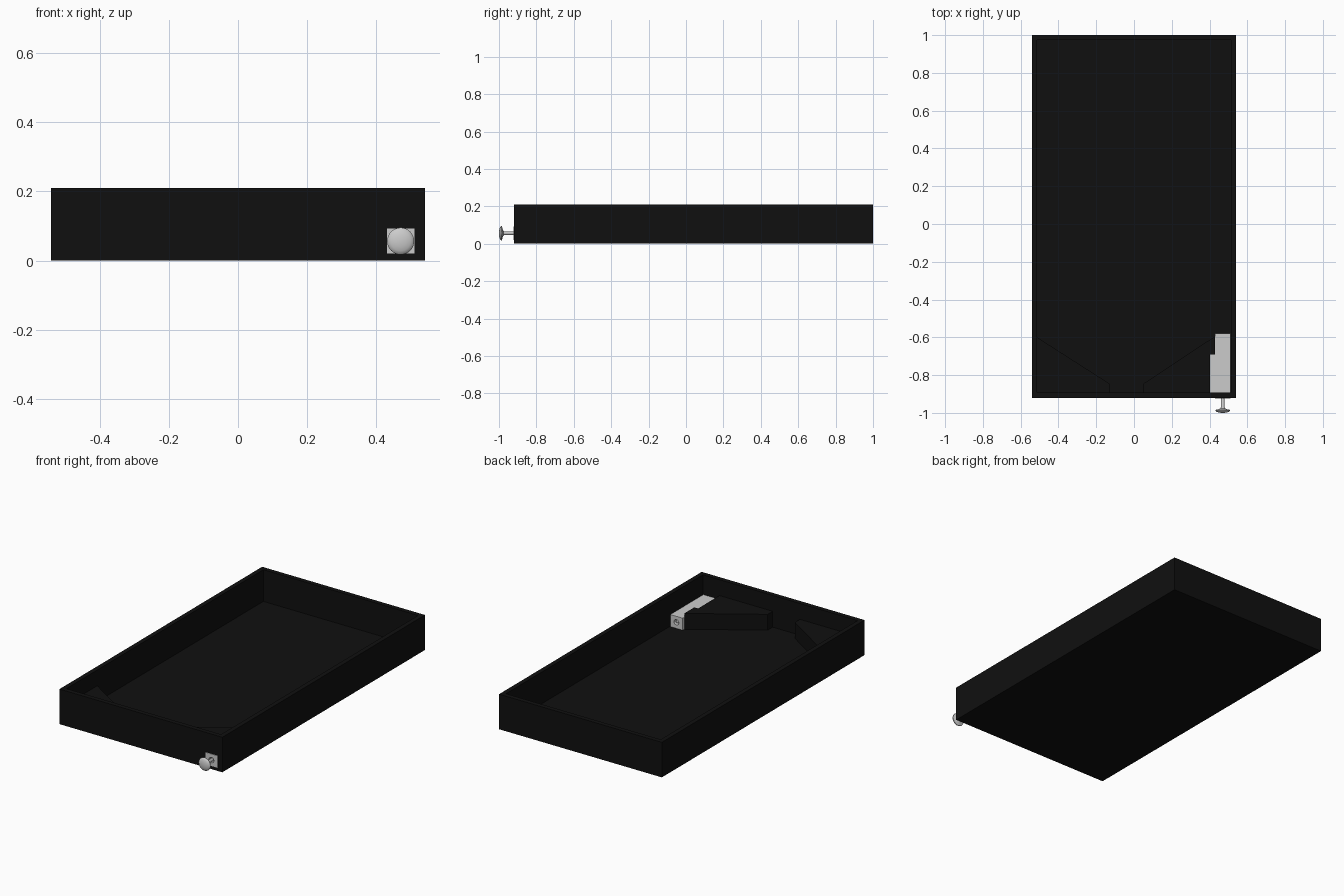
import bpy, bmesh, math
from mathutils import Matrix

if "Cube" in bpy.data.objects:
    bpy.data.objects.remove(bpy.data.objects["Cube"])


def material(name, rgb):
    m = bpy.data.materials.new(name)
    m.diffuse_color = (*rgb, 1)
    m.use_nodes = True
    m.node_tree.nodes["Principled BSDF"].inputs["Base Color"].default_value = m.diffuse_color
    return m


black = material("black", (0.005, 0.005, 0.005))


def prism(name, pts, z0, z1, mat=None):
    """Extrude a flat outline from z0 up to z1."""
    bm = bmesh.new()
    f = bm.faces.new([bm.verts.new((x, y, z0)) for x, y in pts])
    r = bmesh.ops.extrude_face_region(bm, geom=[f])
    for v in r["geom"]:
        if isinstance(v, bmesh.types.BMVert):
            v.co.z = z1
    bmesh.ops.recalc_face_normals(bm, faces=bm.faces)
    me = bpy.data.meshes.new(name)
    bm.to_mesh(me)
    bm.free()
    ob = bpy.data.objects.new(name, me)
    bpy.context.collection.objects.link(ob)
    if mat:
        me.materials.append(mat)
    return ob


def rect(x0, x1, y0, y1):
    return [(x0, y0), (x1, y0), (x1, y1), (x0, y1)]


def lathe_y(name, profile, x, z, n=32):
    """Revolve (y, radius) points around an axis parallel to y."""
    bm = bmesh.new()
    rings = [[bm.verts.new((x + r * math.cos(2 * math.pi * i / n), y,
                            z + r * math.sin(2 * math.pi * i / n)))
              for i in range(n)] for y, r in profile]
    for a, b in zip(rings, rings[1:]):
        for i in range(n):
            j = (i + 1) % n
            bm.faces.new((a[i], a[j], b[j], b[i]))
    bm.faces.new(rings[0])
    bm.faces.new(rings[-1])
    bmesh.ops.recalc_face_normals(bm, faces=bm.faces)
    me = bpy.data.meshes.new(name)
    bm.to_mesh(me)
    bm.free()
    ob = bpy.data.objects.new(name, me)
    bpy.context.collection.objects.link(ob)
    bpy.ops.object.select_all(action='DESELECT')
    ob.select_set(True)
    bpy.context.view_layer.objects.active = ob
    bpy.ops.object.shade_smooth_by_angle(angle=math.radians(35))
    return ob


def cut(target, cutter):
    cutter.hide_render = True
    cutter.hide_viewport = True
    m = target.modifiers.new("cut", 'BOOLEAN')
    m.operation = 'DIFFERENCE'
    m.solver = 'EXACT'
    m.object = cutter


W, Y0, Y1, H, T, F = 0.54, -0.92, 1.0, 0.21, 0.027, 0.02
PX, PZ = 0.47, 0.056   # plunger axis

# open tray: solid block with the inside and the plunger opening cut out
tray = prism("tray", rect(-W, W, Y0, Y1), 0, H, black)
inside = prism("tray_inside_cutter", rect(-W + T, W - T, Y0 + T, Y1 - T), F, H + 0.1, black)
cut(tray, inside)
opening = prism("opening_cutter", rect(PX - 0.04, PX + 0.04, Y0 - 0.05, Y0 + T + 0.01), F, 0.092, black)
cut(tray, opening)

# corner guides that slope towards the drain
prism("left_guide", [(-W + T, -0.6), (-W + T, Y0 + T), (-0.13, Y0 + T), (-0.13, -0.845)],
      F, 0.115, black)
prism("right_guide", [(0.428, -0.595), (0.05, -0.845), (0.05, Y0 + T), (0.403, Y0 + T),
                      (0.403, -0.69), (0.428, -0.69)], F, 0.115, black)

# plunger housing with a bore, stepped on its inner side
housing = prism("plunger_housing",
                [(PX - 0.04, Y0 - 0.003), (PX + 0.04, Y0 - 0.003), (PX + 0.04, -0.58),
                 (PX - 0.042, -0.58), (PX - 0.042, -0.69), (0.403, -0.69),
                 (0.403, Y0 + T), (PX - 0.04, Y0 + T)], F, 0.092)
bore = lathe_y("bore_cutter", [(-1.1, 0.016), (-0.5, 0.016)], PX, PZ)
cut(housing, bore)

# plunger: domed knob, flared neck and rod
lathe_y("plunger", [(-1.0, 0.004), (-0.999, 0.016), (-0.996, 0.028), (-0.992, 0.036),
                    (-0.988, 0.039), (-0.984, 0.038), (-0.981, 0.022), (-0.976, 0.012),
                    (-0.968, 0.009), (-0.59, 0.009)], PX, PZ)
